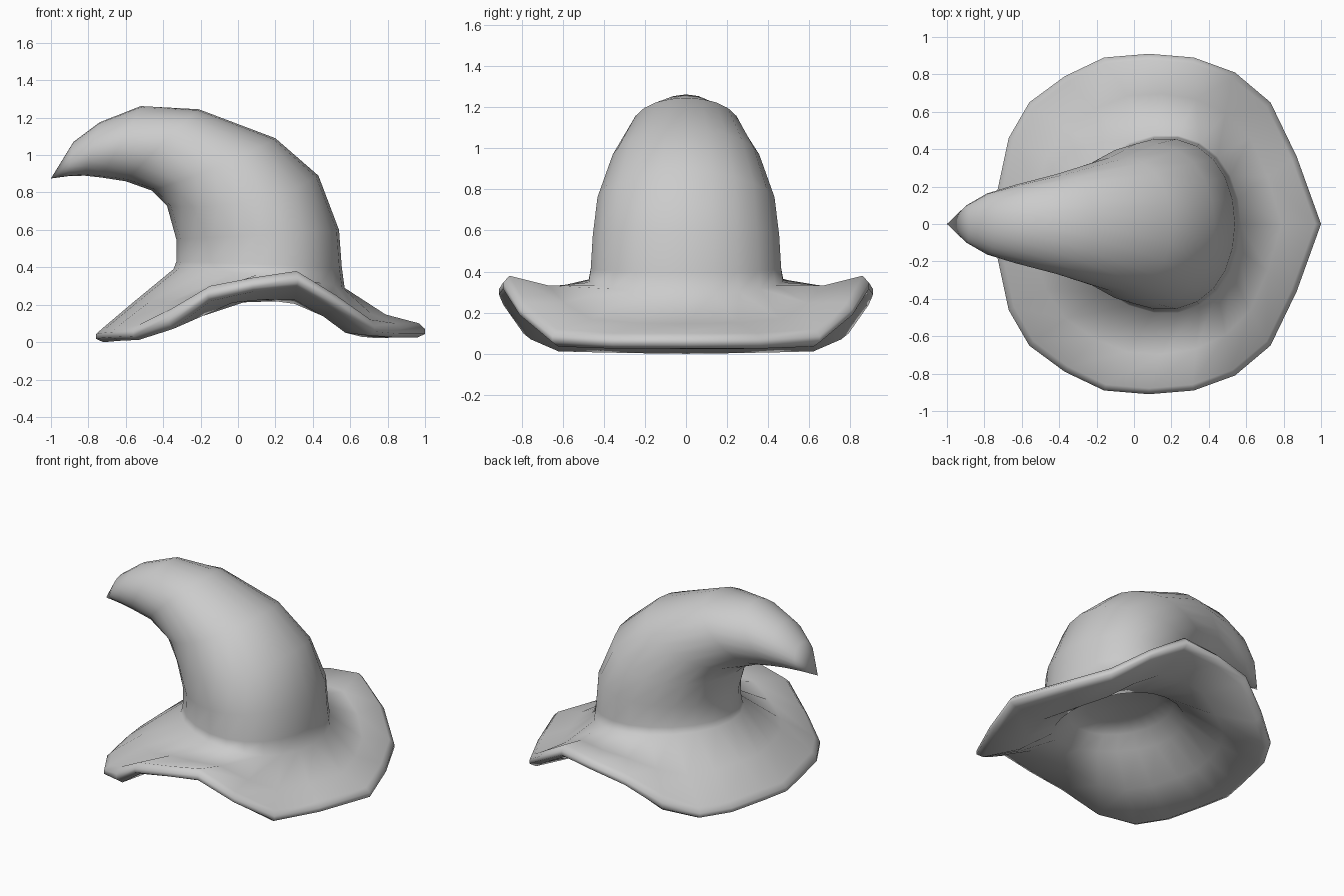
import bpy, bmesh
from math import sin, cos, pi
from mathutils import Vector

if "Cube" in bpy.data.objects:
    bpy.data.objects.remove(bpy.data.objects["Cube"])

N = 22

# Half outline of the brim (x, y, top height, edge depth), mirrored across y
half = [(1, 0, .10, .075), (.87, .36, .10, .075), (.73, .65, .12, .085),
        (.54, .81, .25, .08), (.32, .89, .38, .085), (.08, .91, .345, .075),
        (-.16, .89, .30, .08), (-.37, .79, .18, .11), (-.56, .65, .09, .078),
        (-.67, .46, .085, .078), (-.73, .18, .08, .078), (-.76, 0, .07, .07)]
outline = half + [(x, -y, z, d) for x, y, z, d in half[-2:0:-1]]


def section(x0, z0, x1, z1, width, lift=0, lean=0):
    """Tilted oval between a back point and a front point, sides shifted by lean/lift."""
    pts = []
    for i in range(N):
        c, s = cos(2 * pi * i / N), sin(2 * pi * i / N)
        pts.append(Vector(((x0 + x1) / 2 + (x0 - x1) / 2 * c + lean * s * s, width * s,
                           (z0 + z1) / 2 + (z0 - z1) / 2 * c + lift * s * s)))
    return pts


def rim(scale, drop):
    """Brim outline pulled toward its middle, lowered by a share of its depth."""
    return [Vector((.12 + (x - .12) * scale, y * scale, z - d * drop))
            for x, y, z, d in outline]


# Underside: shallow head cavity, then the lower face of the brim
base = section(.57, .29, -.345, .39, .478, .015, .06)
hole = section(.50, .17, -.29, .26, .42, .01, .04)
under = []
for i, (a, b) in enumerate(zip(hole, rim(.95, 1))):
    p = a.lerp(b, .5)
    p.z -= .015 + .06 * max(0, cos(2 * pi * i / N)) ** 2
    under.append(p)
rings = [section(.30, .36, -.10, .37, .25),
         section(.42, .31, -.20, .34, .35),
         hole, under, rim(.955, 1), rim(1, .75), rim(1, .4), rim(.965, 0)]

# Upper face of the brim, sagging a little halfway
rings.append([a.lerp(b, .55) - Vector((0, 0, .018 + .02 * cos(2 * pi * i / N)))
              for i, (a, b) in enumerate(zip(base, rim(.965, 0)))])
rings.append(base)

# Crown curling over to the tip
for s in [(.555, .40, -.33, .43, .468, 0, .06), (.54, .60, -.33, .55, .458, 0, .06),
          (.43, .89, -.38, .73, .435, -.06, .05), (.20, 1.09, -.46, .81, .36, 0, .05),
          (-.21, 1.245, -.60, .86, .27, .03, .02), (-.52, 1.262, -.73, .88, .21),
          (-.74, 1.175, -.82, .89, .165), (-.88, 1.07, -.91, .887, .10)]:
    rings.append(section(*s))

bm = bmesh.new()
loops = [[bm.verts.new(p) for p in ring] for ring in rings]
for a, b in zip(loops, loops[1:]):
    for i in range(N):
        j = (i + 1) % N
        bm.faces.new((a[i], a[j], b[j], b[i]))
for loop, point in ((loops[0], (.1, 0, .37)), (loops[-1], (-1, 0, .875))):
    v = bm.verts.new(point)
    for i in range(N):
        bm.faces.new((loop[i], loop[(i + 1) % N], v))
bmesh.ops.recalc_face_normals(bm, faces=bm.faces)
for f in bm.faces:
    f.smooth = True

mesh = bpy.data.meshes.new("pointed_hat")
bm.to_mesh(mesh)
bm.free()
bpy.context.collection.objects.link(bpy.data.objects.new("pointed_hat", mesh))
